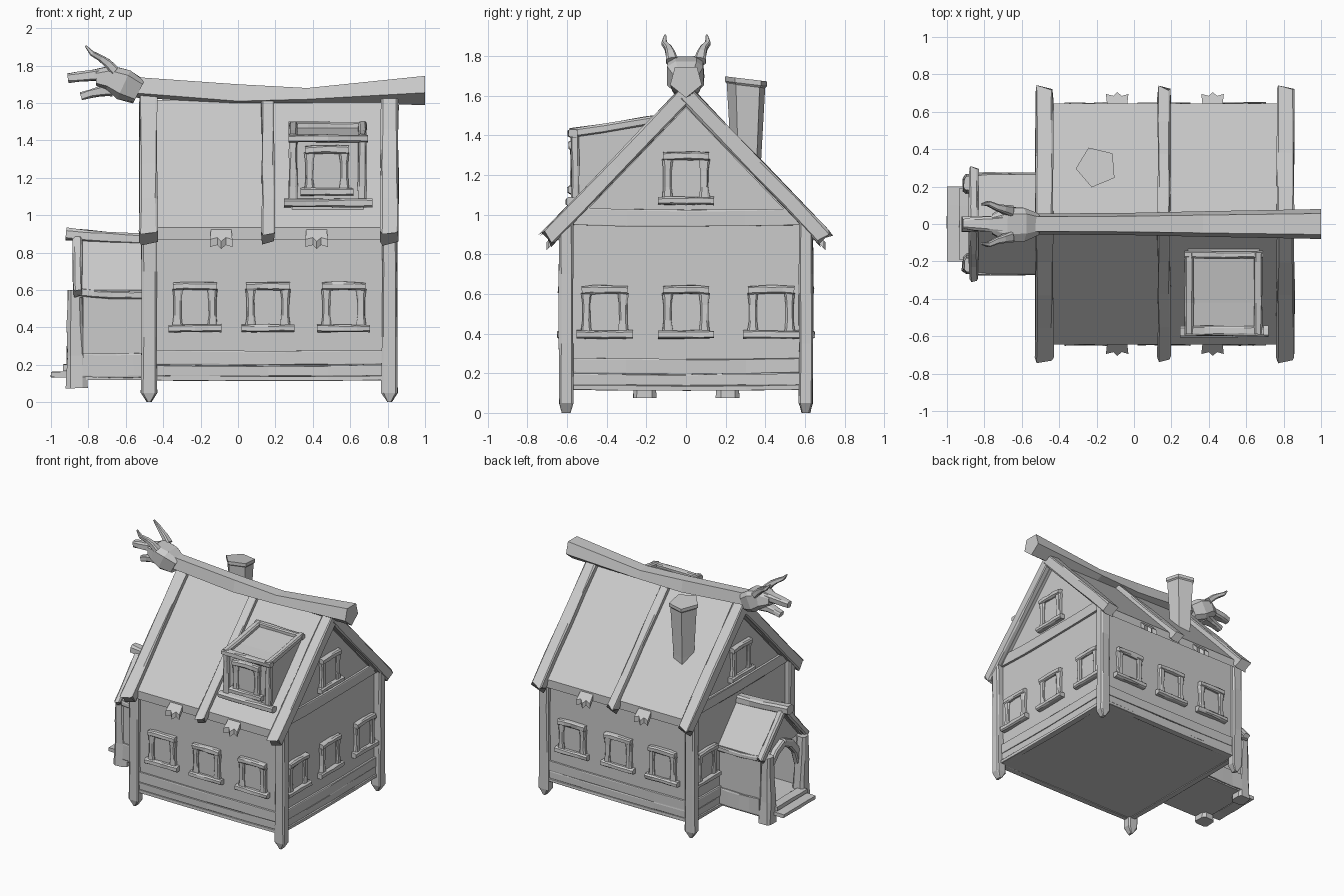
import bpy, bmesh, math, random
from mathutils import Vector, Matrix

random.seed(4)
cube = bpy.data.objects.get("Cube")
if cube:
    bpy.data.objects.remove(cube)

GREY = (0.6, 0.6, 0.6, 1)
mat = bpy.data.materials.new("plain grey")
mat.use_nodes = True
mat.diffuse_color = GREY
mat.node_tree.nodes["Principled BSDF"].inputs["Base Color"].default_value = GREY


def finish(name, bm):
    bmesh.ops.recalc_face_normals(bm, faces=bm.faces)
    me = bpy.data.meshes.new(name)
    bm.to_mesh(me)
    bm.free()
    me.materials.append(mat)
    bpy.context.collection.objects.link(bpy.data.objects.new(name, me))


def loft(bm, rings):
    """Skin closed rings of points and cap both ends."""
    vs = [[bm.verts.new(p) for p in r] for r in rings]
    n = len(vs[0])
    for a, b in zip(vs, vs[1:]):
        for i in range(n):
            bm.faces.new((a[i], a[(i + 1) % n], b[(i + 1) % n], b[i]))
    bm.faces.new(vs[0])
    bm.faces.new(vs[-1])


def sweep(bm, pts, sizes, jitter=0.0, splinter=0.0, M=Matrix(), c=0.62):
    """Chamfered timber along a path; sizes are (width, depth) per point."""
    pts = [Vector(p) for p in pts]
    d0 = (pts[-1] - pts[0]).normalized()
    side = Vector((0, 1, 0)) if abs(d0.x) > 0.7 else Vector((1, 0, 0))
    shape = [(1, c), (c, 1), (-c, 1), (-1, c), (-1, -c), (-c, -1), (c, -1), (1, -c)]
    rings = []
    for k, (p, (w, h)) in enumerate(zip(pts, sizes)):
        d = (pts[min(k + 1, len(pts) - 1)] - pts[max(k - 1, 0)]).normalized()
        s = (side - d * side.dot(d)).normalized()
        u = d.cross(s)
        ring = []
        for i, (a, b) in enumerate(shape):
            q = p + s * (a * w / 2 + random.uniform(-jitter, jitter))
            q += u * (b * h / 2 + random.uniform(-jitter, jitter))
            if k == len(pts) - 1:
                q += d * splinter * (i % 3 - 1)
            ring.append(M @ q)
        rings.append(ring)
    loft(bm, rings)


def beam(bm, p, q, w, h, segs=4, sag=0.0, jitter=0.003, **kw):
    p, q = Vector(p), Vector(q)
    ts = [i / segs for i in range(segs + 1)]
    pts = [p.lerp(q, t) - Vector((0, 0, sag * math.sin(math.pi * t))) for t in ts]
    sweep(bm, pts, [(w, h)] * len(pts), jitter, **kw)


def box(bm, lo, hi, M=Matrix()):
    (a, b, c), (d, e, f) = lo, hi
    loft(bm, [[M @ Vector(p) for p in ((a, b, z), (d, b, z), (d, e, z), (a, e, z))] for z in (c, f)])


def prism(bm, profile, x0, x1):
    """Extrude a (y, z) profile along x."""
    loft(bm, [[(x, y, z) for y, z in profile] for x in (x0, x1)])


def window(name, loc, turn=0):
    """Rough timber window facing -y before turning; loc is the sill's bottom."""
    bm = bmesh.new()
    M = Matrix.Translation(loc) @ Matrix.Rotation(math.radians(turn), 4, "Z")
    box(bm, (-0.1, -0.012, 0.02), (0.1, 0.02, 0.25), M)
    beam(bm, (-0.142, -0.012, 0.02), (0.142, -0.012, 0.02), 0.06, 0.04, M=M)
    beam(bm, (-0.116, -0.01, 0.243), (0.116, -0.01, 0.243), 0.055, 0.042, sag=-0.004, M=M)
    for s in (-1, 1):
        sweep(bm, [(s * 0.093, -0.008, z) for z in (0.03, 0.09, 0.17, 0.23)],
              [(0.055, 0.045), (0.04, 0.04), (0.04, 0.04), (0.055, 0.045)], 0.002, M=M)
    finish(name, bm)


# House body
XL, XR, YW = -0.47, 0.797, 0.607
bm = bmesh.new()
prism(bm, [(-YW, 0.12), (YW, 0.12), (YW, 0.92), (0, 1.56), (-YW, 0.92)], XL, XR)
finish("house_walls", bm)

# Base planks and gable tie beams
bm = bmesh.new()
for z, h, out in ((0.13, 0.025, 0.022), (0.17, 0.058, 0.014), (0.24, 0.076, 0.018)):
    for s in (-1, 1):
        beam(bm, (XL, s * YW, z), (XR, s * YW, z), 2 * out, h, sag=0.004, jitter=0.002, c=0.85)
    for x in (XL, XR):
        beam(bm, (x, -YW, z), (x, YW, z), 2 * out, h, sag=0.006, jitter=0.002, c=0.85)
finish("base_planks", bm)
bm = bmesh.new()
for x in (XL, XR):
    beam(bm, (x, -0.59, 0.99), (x, 0.59, 0.99), 0.04, 0.085, sag=0.008, c=0.85)
finish("gable_tie_beams", bm)

# Corner posts with hewn points
bm = bmesh.new()
for x in (-0.475, 0.81):
    for s in (-1, 1):
        y = s * 0.605
        sweep(bm, [(x, y, 0), (x, y, 0.05), (x, y, 0.35), (x, y, 0.7), (x, y, 0.96)],
              [(0.02, 0.04), (0.085, 0.07), (0.08, 0.07), (0.08, 0.07), (0.085, 0.07)], 0.003, c=0.75)
finish("corner_posts", bm)

# Main roof with ragged eave patches
bm = bmesh.new()
prism(bm, [(-0.645, 0.935), (0, 1.615), (0.645, 0.935), (0.645, 0.87), (0, 1.54), (-0.645, 0.87)], -0.49, 0.82)
finish("main_roof", bm)
bm = bmesh.new()
TOOTH = [(-0.05, 0.6), (-0.06, 0.695), (-0.02, 0.685), (0, 0.705), (0.025, 0.685), (0.06, 0.695), (0.05, 0.6)]
for s in (-1, 1):
    for x in (-0.09, 0.42):
        loft(bm, [[(x + a, s * b, 1.6 - 1.05 * b - t) for a, b in TOOTH] for t in (0, 0.04)])
finish("eave_patches", bm)

# Rafters over the roof
bm = bmesh.new()
for x, w, h in ((-0.48, 0.095, 0.083), (0.16, 0.068, 0.07), (0.81, 0.095, 0.083)):
    for s in (-1, 1):
        beam(bm, (x, 0, 1.61), (x, s * 0.7, 0.88), w, h, splinter=0.018, c=0.8, jitter=0.004)
finish("rafters", bm)

# Sagging ridge beam
bm = bmesh.new()
rings = []
for x, top, mid, low, w in ((-0.57, 1.74, 1.655, 1.63, 0.055), (0.0, 1.70, 1.61, 1.595, 0.06),
                            (0.37, 1.68, 1.62, 1.595, 0.068), (1.0, 1.745, 1.655, 1.59, 0.08)):
    rings.append([(x, y, z) for y, z in ((-0.7 * w, top), (0.7 * w, top), (w, mid), (0, low), (-w, mid))])
loft(bm, rings)
finish("ridge_beam", bm)

# Carved beast head on the ridge end
bm = bmesh.new()
sweep(bm, [(-0.53, 0, 1.66), (-0.61, 0, 1.70), (-0.69, 0, 1.735), (-0.76, 0, 1.735)],
      [(0.12, 0.13), (0.18, 0.17), (0.18, 0.135), (0.1, 0.08)], 0.005)
sweep(bm, [(-0.70, 0, 1.755), (-0.77, 0, 1.748), (-0.85, 0, 1.74), (-0.91, 0, 1.732)],
      [(0.11, 0.08), (0.08, 0.06), (0.07, 0.055), (0.05, 0.05)], 0.003)
sweep(bm, [(-0.68, 0, 1.675), (-0.74, 0, 1.662), (-0.79, 0, 1.65), (-0.84, 0, 1.635)],
      [(0.12, 0.08), (0.08, 0.05), (0.06, 0.045), (0.05, 0.04)], 0.003)
for s in (-1, 1):
    sweep(bm, [(-0.66, s * 0.07, 1.775), (-0.70, s * 0.08, 1.815), (-0.735, s * 0.09, 1.84),
               (-0.78, s * 0.11, 1.865), (-0.815, s * 0.105, 1.905)],
          [(0.06, 0.05), (0.045, 0.045), (0.035, 0.035), (0.028, 0.028), (0.01, 0.01)])
finish("carved_ridge_head", bm)

# Five-sided chimney with a tilted cap
bm = bmesh.new()
loft(bm, [[(-0.2 + r * math.cos(a), 0.305 + r * math.sin(a), z - 0.12 * r * math.sin(a))
           for a in (math.pi + 0.08 + i * math.tau / 5 for i in range(5))]
          for r, z in ((0.075, 1.1), (0.08, 1.28), (0.102, 1.65), (0.112, 1.66), (0.112, 1.685))])
finish("chimney", bm)

# Dormer
bm = bmesh.new()
prism(bm, [(-0.555, 1.0), (-0.555, 1.405), (-0.42, 1.425), (-0.2, 1.465), (-0.13, 1.475), (-0.13, 1.4)], 0.29, 0.67)
finish("dormer_walls", bm)
bm = bmesh.new()
for x in (0.295, 0.665):
    sweep(bm, [(x, -0.585, 1.412), (x, -0.42, 1.433), (x, -0.2, 1.472), (x, -0.15, 1.478)], [(0.045, 0.045)] * 4, 0.003)
    beam(bm, (x, -0.56, 1.06), (x, -0.56, 1.43), 0.045, 0.04)
beam(bm, (0.27, -0.57, 1.41), (0.695, -0.57, 1.41), 0.05, 0.04)
beam(bm, (0.27, -0.165, 1.478), (0.69, -0.165, 1.478), 0.035, 0.04)
beam(bm, (0.245, -0.575, 1.065), (0.72, -0.575, 1.065), 0.06, 0.045)
finish("dormer_frame", bm)

# Windows
for i, x in enumerate((-0.23, 0.16, 0.565)):
    window(f"front_window_{i + 1}", (x, -YW, 0.375))
    window(f"back_window_{i + 1}", (x, YW, 0.375), 180)
for i, y in enumerate((-0.41, 0, 0.43)):
    window(f"right_window_{i + 1}", (XR, y, 0.375), 90)
    if y:
        window(f"left_window_{i + 1}", (XL, y, 0.375), -90)
window("right_gable_window", (XR, 0, 1.05), 90)
window("left_gable_window", (XL, 0, 1.05), -90)
window("dormer_window", (0.475, -0.555, 1.105))

# Porch walls, floor, door and steps
bm = bmesh.new()
for s in (-1, 1):
    box(bm, (-0.83, s * 0.24 - 0.012, 0.12), (XL, s * 0.24 + 0.012, 0.61))
    beam(bm, (-0.83, s * 0.25, 0.2), (XL, s * 0.25, 0.2), 0.03, 0.13, sag=0.005, c=0.85)
prism(bm, [(-0.24, 0.59), (0.24, 0.59), (0, 0.87)], -0.83, -0.81)
finish("porch_walls", bm)
bm = bmesh.new()
box(bm, (-0.89, -0.25, 0.12), (XL, 0.25, 0.19))
finish("porch_floor", bm)
bm = bmesh.new()
box(bm, (-0.49, -0.1, 0.19), (XL, 0.1, 0.53))
beam(bm, (-0.485, -0.13, 0.55), (-0.485, 0.13, 0.55), 0.05, 0.045)
for s in (-1, 1):
    beam(bm, (-0.485, s * 0.11, 0.19), (-0.485, s * 0.11, 0.55), 0.05, 0.04)
finish("porch_door", bm)
bm = bmesh.new()
beam(bm, (-0.955, -0.2, 0.148), (-0.955, 0.2, 0.148), 0.09, 0.03, jitter=0.002, c=0.85)
beam(bm, (-0.9, -0.19, 0.185), (-0.9, 0.19, 0.185), 0.07, 0.035, jitter=0.002, c=0.85)
finish("porch_steps", bm)

# Porch posts, arched braces, roof and trim
bm = bmesh.new()
for s in (-1, 1):
    sweep(bm, [(-0.862, s * 0.21, 0.075), (-0.865, s * 0.21, 0.25), (-0.87, s * 0.215, 0.42), (-0.872, s * 0.22, 0.6)],
          [(0.11, 0.12), (0.1, 0.1), (0.085, 0.085), (0.075, 0.075)], 0.005)
    sweep(bm, [(-0.85, s * 0.2, 0.38), (-0.85, s * 0.16, 0.5), (-0.85, s * 0.09, 0.58), (-0.85, 0, 0.62)],
          [(0.05, 0.06)] * 4, 0.003)
finish("porch_posts_and_braces", bm)
bm = bmesh.new()
prism(bm, [(-0.265, 0.6), (0, 0.895), (0.265, 0.6), (0.26, 0.56), (0, 0.85), (-0.26, 0.56)], -0.86, XL)
finish("porch_roof", bm)
bm = bmesh.new()
for s in (-1, 1):
    beam(bm, (-0.857, 0, 0.895), (-0.857, s * 0.285, 0.585), 0.05, 0.05, splinter=0.01)
    beam(bm, (-0.87, s * 0.26, 0.59), (XL, s * 0.26, 0.575), 0.03, 0.04, sag=0.01)
beam(bm, (-0.92, 0, 0.9), (XL, 0, 0.87), 0.08, 0.065, sag=0.005)
finish("porch_roof_trim", bm)
